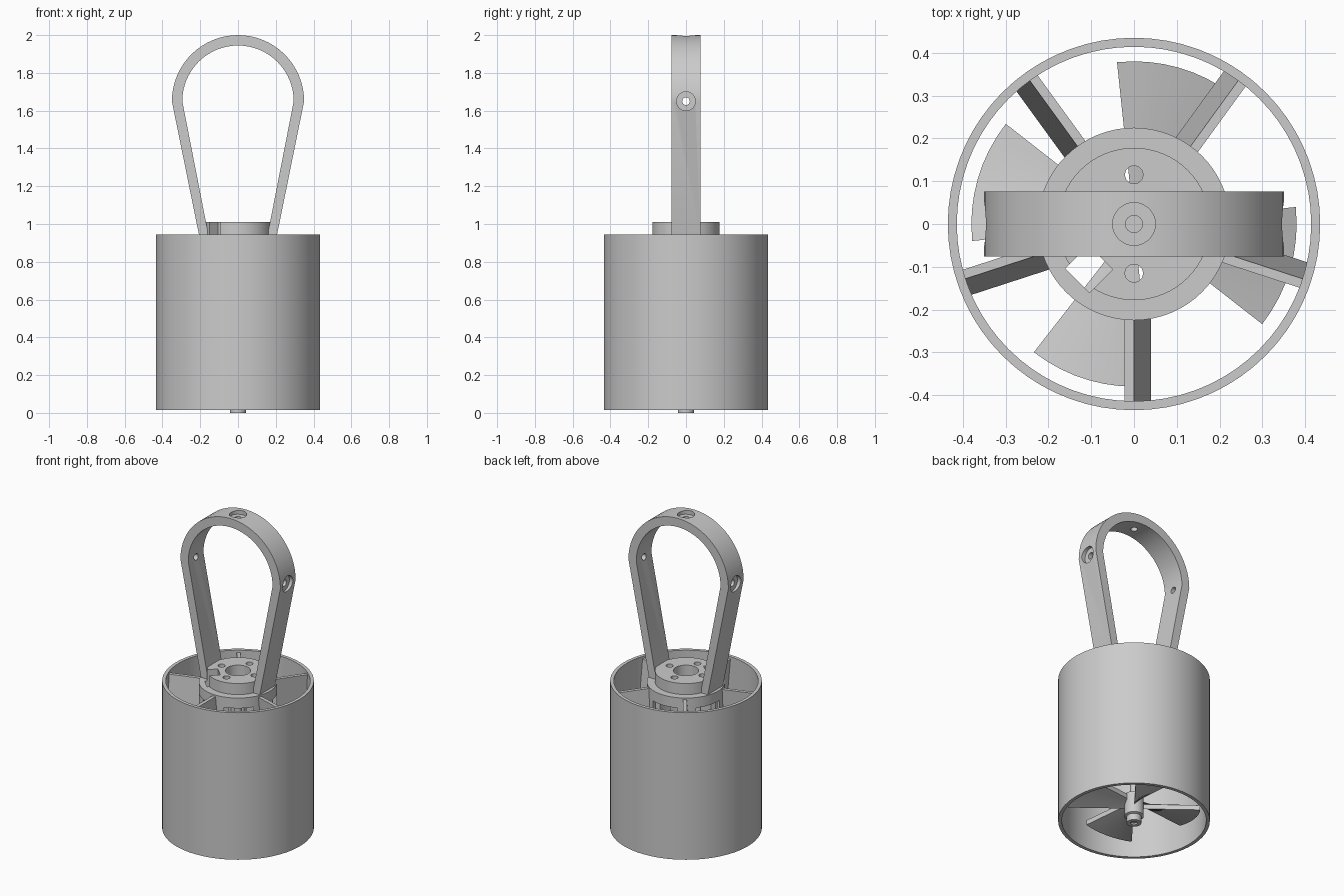
import bpy, bmesh
from math import sin, cos, pi, radians
from mathutils import Matrix, Vector

if "Cube" in bpy.data.objects:
    bpy.data.objects.remove(bpy.data.objects["Cube"])


def finish(name, bm, smooth=True):
    bmesh.ops.recalc_face_normals(bm, faces=bm.faces)
    me = bpy.data.meshes.new(name)
    bm.to_mesh(me)
    bm.free()
    ob = bpy.data.objects.new(name, me)
    bpy.context.collection.objects.link(ob)
    if smooth:
        bpy.ops.object.select_all(action='DESELECT')
        ob.select_set(True)
        bpy.context.view_layer.objects.active = ob
        bpy.ops.object.shade_smooth_by_angle(angle=radians(30))
    return ob


def lathe(name, profile, segs=64):
    """Revolve a closed (r, z) profile around z."""
    bm = bmesh.new()
    rings = [[bm.verts.new((r * cos(2 * pi * i / segs), r * sin(2 * pi * i / segs), z))
              for i in range(segs)] for r, z in profile]
    for a, b in zip(rings, rings[1:] + rings[:1]):
        for i in range(segs):
            j = (i + 1) % segs
            bm.faces.new((a[i], a[j], b[j], b[i]))
    return finish(name, bm)


def add_cyl(bm, r, p, q, segs=24):
    p, q = Vector(p), Vector(q)
    rot = (q - p).to_track_quat('Z', 'Y').to_matrix().to_4x4()
    bmesh.ops.create_cone(bm, cap_ends=True, segments=segs, radius1=r, radius2=r,
                          depth=(q - p).length, matrix=Matrix.Translation((p + q) / 2) @ rot)


def add_box(bm, lo, hi, angle):
    lo, hi = Vector(lo), Vector(hi)
    m = (Matrix.Rotation(angle, 4, 'Z') @ Matrix.Translation((lo + hi) / 2)
         @ Matrix.Diagonal((*(hi - lo), 1)))
    bmesh.ops.create_cube(bm, size=1, matrix=m)


def cut(ob, bm):
    """Subtract a temporary cutter and discard it."""
    cutter = finish("cutter", bm, False)
    cutter.hide_render = True
    mod = ob.modifiers.new("cut", 'BOOLEAN')
    mod.operation, mod.solver, mod.object = 'DIFFERENCE', 'EXACT', cutter
    mod.use_self = True
    bpy.context.view_layer.objects.active = ob
    bpy.ops.object.modifier_apply(modifier=mod.name)
    bpy.data.objects.remove(cutter)


# outer duct
lathe("duct", [(.435, .015), (.435, .945), (.414, .945), (.414, .015)], 72)

# hollow hub with raised mounting cap
hub = lathe("hub_housing", [(.072, 1.01), (.178, 1.01), (.178, .94), (.225, .94),
                            (.225, .45), (.2, .45), (.2, .89), (.072, .89)])
# bolt holes, cable notch, five side windows
bm = bmesh.new()
for k in range(4):
    x, y = .115 * cos(k * pi / 2), .115 * sin(k * pi / 2)
    add_cyl(bm, .021, (x, y, .8), (x, y, 1.1))
add_box(bm, (.11, -.04, .85), (.187, .04, 1.1), radians(225))
for k in range(5):
    add_box(bm, (.15, -.085, .6), (.3, .085, .875), radians(18 + 72 * k))
cut(hub, bm)

# slanted stator vanes joining hub and duct
bm = bmesh.new()
for k in range(5):
    m = Matrix.Rotation(radians(-90 + 72 * k), 4, 'Z')
    sec = [(-.022, .93), (0, .93), (.04, .5), (.018, .5)]
    ends = [[bm.verts.new(m @ Vector((r, t, z))) for t, z in sec] for r in (.215, .42)]
    bm.faces.new(ends[0])
    bm.faces.new(ends[1])
    for i in range(4):
        j = (i + 1) % 4
        bm.faces.new((ends[0][i], ends[0][j], ends[1][j], ends[1][i]))
finish("stator_vanes", bm, False)

# four pitched rotor blades
bm = bmesh.new()
N = 8
for k in range(4):
    rows = []
    for i in range(N + 1):
        f = i / N
        a = radians(52 + 44 * f + 90 * k)
        z = .095 + .045 * f
        rows.append([bm.verts.new((r * cos(a), r * sin(a), z + dz))
                     for r, dz in ((.03, 0), (.38, 0), (.38, .03), (.03, .03))])
    for a, b in zip(rows, rows[1:]):
        for i in range(4):
            j = (i + 1) % 4
            bm.faces.new((a[i], a[j], b[j], b[i]))
    bm.faces.new(rows[0])
    bm.faces.new(rows[-1])
finish("rotor_blades", bm)

# rotor hub with end nut, and drive shaft
lathe("rotor_hub", [(.02, 0), (.042, 0), (.042, .04), (.056, .045),
                    (.056, .18), (.02, .18)], 32)
bm = bmesh.new()
add_cyl(bm, .022, (0, 0, .01), (0, 0, .93))
finish("drive_shaft", bm)

# arched handle
bm = bmesh.new()
outline = []
for r, foot in ((.35, .205), (.295, .155)):
    arc = [(r * cos(pi * i / 32), 1.65 + r * sin(pi * i / 32)) for i in range(33)]
    outline.append([(foot, .935)] + arc + [(-foot, .935)])
rows = [[bm.verts.new((x, y, z)) for (x, z) in (o, n, )[0:1]] +
        [bm.verts.new((o[0], -y, o[1])) for y in (.076,)] +
        [bm.verts.new((n[0], -.076, n[1])), bm.verts.new((n[0], .076, n[1]))]
        for o, n in zip(*outline) for y in (.076,)]
for a, b in zip(rows, rows[1:]):
    for i in range(4):
        j = (i + 1) % 4
        bm.faces.new((a[i], a[j], b[j], b[i]))
bm.faces.new(rows[0])
bm.faces.new(rows[-1])
handle = finish("handle", bm)
# counterbored screw holes at the top and both sides
for d in ((1, 0, 0), (-1, 0, 0), (0, 0, 1)):
    d, c = Vector(d), Vector((0, 0, 1.65))
    for r, start in ((.05, .325), (.02, .2)):
        bm = bmesh.new()
        add_cyl(bm, r, c + d * start, c + d * .45)
        cut(handle, bm)
